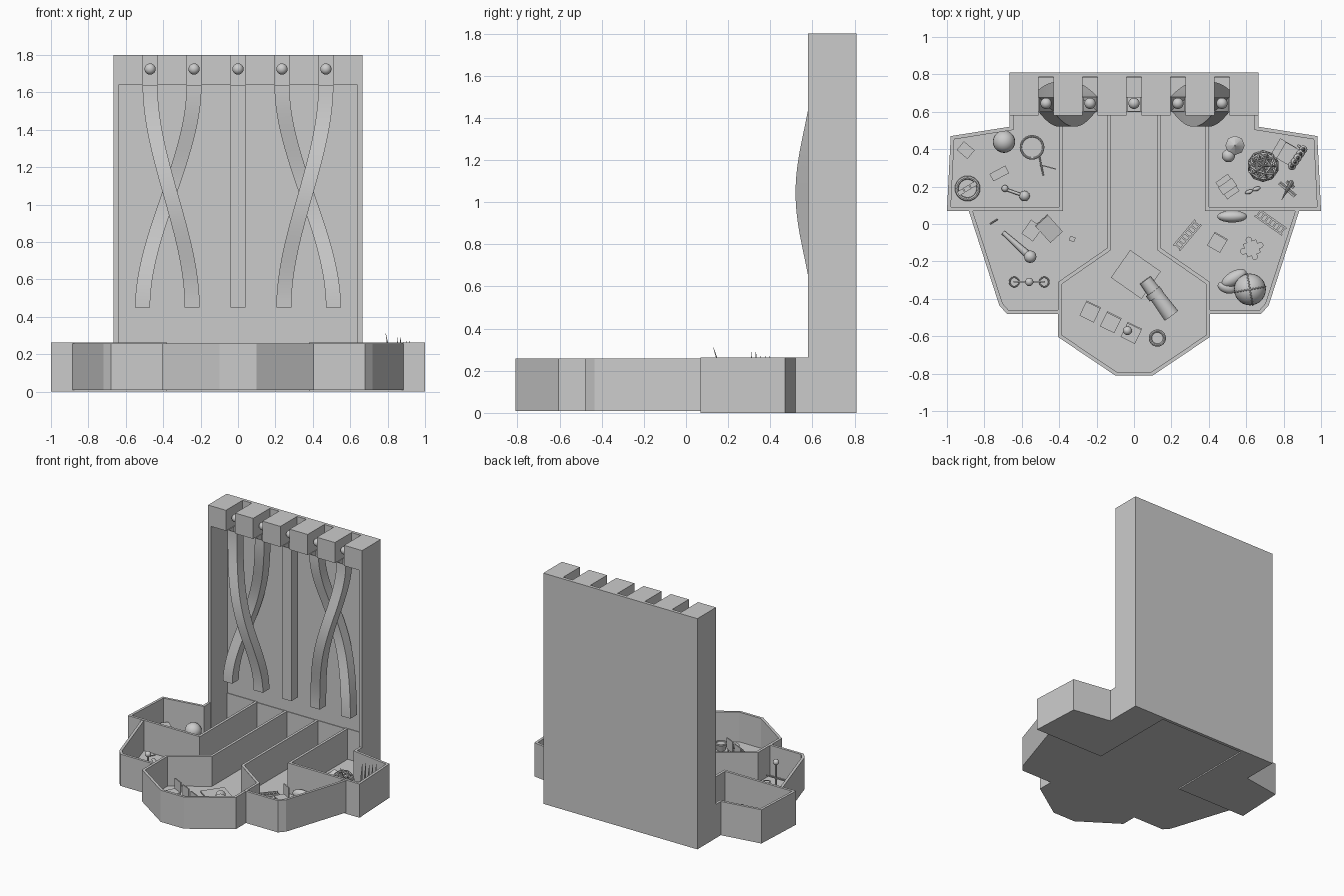
import bpy, bmesh, math
from mathutils import Matrix, Vector

if "Cube" in bpy.data.objects:
    bpy.data.objects.remove(bpy.data.objects["Cube"])

FLOOR = 0.03


def finish(name, bm, smooth=False):
    bmesh.ops.recalc_face_normals(bm, faces=bm.faces)
    me = bpy.data.meshes.new(name)
    bm.to_mesh(me)
    bm.free()
    ob = bpy.data.objects.new(name, me)
    bpy.context.collection.objects.link(ob)
    if smooth:
        for o in bpy.context.selected_objects:
            o.select_set(False)
        ob.select_set(True)
        bpy.context.view_layer.objects.active = ob
        bpy.ops.object.shade_smooth_by_angle(angle=math.radians(40))
    return ob


def box(name, c, s, rz=0.0, rx=0.0):
    bm = bmesh.new()
    m = Matrix.Translation(c) @ Matrix.Rotation(math.radians(rz), 4, 'Z') @ Matrix.Rotation(math.radians(rx), 4, 'X')
    bmesh.ops.create_cube(bm, size=1, matrix=m @ Matrix.Diagonal((*s, 1)))
    return finish(name, bm)


def ball(name, c, r, s=(1, 1, 1), rz=0, seg=20):
    bm = bmesh.new()
    m = Matrix.Translation(c) @ Matrix.Rotation(math.radians(rz), 4, 'Z') @ Matrix.Diagonal((*s, 1))
    bmesh.ops.create_uvsphere(bm, u_segments=seg, v_segments=seg // 2, radius=r, matrix=m)
    return finish(name, bm, True)


def rod(name, a, b, r1, r2=None, seg=12):
    a, b = Vector(a), Vector(b)
    bm = bmesh.new()
    m = Matrix.Translation((a + b) / 2) @ (b - a).to_track_quat('Z', 'Y').to_matrix().to_4x4()
    bmesh.ops.create_cone(bm, cap_ends=True, segments=seg, radius1=r1,
                          radius2=r1 if r2 is None else r2, depth=(b - a).length, matrix=m)
    return finish(name, bm, True)


def ring(name, c, R, r):
    bpy.ops.mesh.primitive_torus_add(location=c, major_radius=R, minor_radius=r, major_segments=24, minor_segments=8)
    bpy.context.object.name = name


def tray(name, pts, z0, z1, wall=0.02):
    # Polygon extruded up, inset for the rim, then pushed down to a thin floor
    bm = bmesh.new()
    f = bm.faces.new([bm.verts.new((x, y, z1)) for x, y in pts])
    f.normal_update()
    if f.normal.z < 0:
        f.normal_flip()
    base = bmesh.ops.extrude_face_region(bm, geom=[f], use_keep_orig=True)
    for v in base['geom']:
        if isinstance(v, bmesh.types.BMVert):
            v.co.z = z0
    bmesh.ops.inset_individual(bm, faces=[f], thickness=wall, use_even_offset=True)
    inner = bmesh.ops.extrude_discrete_faces(bm, faces=[f])['faces'][0]
    for v in inner.verts:
        v.co.z = FLOOR - 0.005
    return finish(name, bm)


def tube(name, x0, x1, bulge):
    # Hollow square chute following an S curve in x and a bow in y
    bm = bmesh.new()
    rings = []
    n = 32 if x0 != x1 else 1
    for i in range(n + 1):
        t = i / n
        x = x0 + (x1 - x0) * t * t * (3 - 2 * t)
        y = 0.64 + bulge * math.sin(math.pi * t) ** 2
        z = 1.64 - 1.19 * t
        rings.append([[bm.verts.new((x + a * h, y + b * h, z))
                       for a, b in ((-1, -1), (1, -1), (1, 1), (-1, 1))] for h in (0.04, 0.036)])
    for i in range(n):
        for k in (0, 1):
            for j in range(4):
                p, q = rings[i][k], rings[i + 1][k]
                bm.faces.new((p[j], p[(j + 1) % 4], q[(j + 1) % 4], q[j]))
    for o, p in (rings[0], rings[-1]):
        for j in range(4):
            bm.faces.new((o[j], o[(j + 1) % 4], p[(j + 1) % 4], p[j]))
    finish(name, bm, True)


# Tall board: back panel, sides, notched top
box("back_panel", (0, 0.7975, 0.9), (1.33, 0.025, 1.8))
for s in (-1, 1):
    box("board_side", (s * 0.6525, 0.695, 0.9), (0.025, 0.23, 1.8))
slots = [-0.47, -0.235, 0, 0.235, 0.47]
edges = [-0.665] + [v for s in slots for v in (s - 0.04, s + 0.04)] + [0.665]
for a, b in zip(edges[::2], edges[1::2]):
    box("top_block", ((a + b) / 2, 0.695, 1.72), (b - a, 0.23, 0.16))
for x in slots:
    ball("marble", (x, 0.645, 1.725), 0.03, seg=24)

# Chutes
tube("centre_chute", 0, 0, 0)
for s in (-1, 1):
    tube("front_chute", s * 0.47, s * 0.245, -0.08)
    tube("rear_chute", s * 0.235, s * 0.51, 0.08)

# Trays
half = [(0.145, 0.8), (0.145, -0.13), (0.405, -0.31), (0.405, -0.605), (0.10, -0.81)]
tray("centre_tray", half + [(-x, y) for x, y in reversed(half)], 0.01, 0.257)
mid = [(0.125, 0.8), (0.40, 0.8), (0.40, 0.09), (0.89, 0.09), (0.72, -0.435), (0.68, -0.48),
       (0.385, -0.48), (0.385, -0.32), (0.125, -0.14)]
outer = [(0.38, 0.8), (0.665, 0.8), (0.665, 0.52), (0.98, 0.47), (1.0, 0.07), (0.38, 0.07)]
for s in (-1, 1):
    tray("middle_tray", [(s * x, y) for x, y in mid], 0.01, 0.258)
    tray("outer_tray", [(s * x, y) for x, y in outer], 0.0, 0.263)


def chair(x, y, rz, w=0.07):
    R = Matrix.Rotation(math.radians(rz), 3, 'Z')
    P = Vector((x, y, 0))
    box("chair_seat", P + Vector((0, 0, 0.075)), (w, w, 0.01), rz)
    box("chair_back", P + R @ Vector((0, w / 2, 0.12)), (w, 0.008, 0.08), rz)
    for a in (-1, 1):
        for b in (-1, 1):
            box("chair_leg", P + R @ Vector((a * w * 0.42, b * w * 0.42, 0.045)), (0.009, 0.009, 0.06), rz)


# Left outer tray contents
box("toy_block", (-0.90, 0.395, 0.06), (0.075, 0.06, 0.07), -40)
ball("large_ball", (-0.695, 0.44, 0.085), 0.06)
rod("bowl", (-0.545, 0.41, 0.02), (-0.545, 0.41, 0.08), 0.045, 0.065, 8)
ring("bowl_rim", (-0.545, 0.41, 0.08), 0.06, 0.006)
box("toy_cart", (-0.72, 0.27, 0.045), (0.095, 0.045, 0.04), 28)
ring("track_ring", (-0.89, 0.19, 0.035), 0.058, 0.01)
for i in range(3):
    box("track_wagon", (-0.925 + i * 0.033, 0.17 + i * 0.02, 0.055), (0.035, 0.025, 0.04), 30)
rod("rattle_handle", (-0.70, 0.19, 0.05), (-0.585, 0.15, 0.05), 0.008)
ball("rattle_end", (-0.69, 0.19, 0.05), 0.018)
ball("rattle_head", (-0.585, 0.15, 0.05), 0.028)
box("flag_panel", (-0.46, 0.305, 0.07), (0.09, 0.006, 0.08), -15)
rod("flag_pole", (-0.51, 0.38, 0.03), (-0.485, 0.26, 0.05), 0.004)

# Left middle tray contents
rod("thin_stick", (-0.77, 0.0, 0.035), (-0.73, 0.025, 0.045), 0.004)
rod("bat", (-0.70, -0.045, 0.045), (-0.545, -0.185, 0.05), 0.012, 0.022)
ball("bat_ball", (-0.555, -0.175, 0.06), 0.033)
box("book", (-0.545, -0.035, 0.05), (0.075, 0.09, 0.035), -35)
box("book", (-0.455, -0.025, 0.055), (0.09, 0.12, 0.03), 42, 10)
box("small_post", (-0.33, -0.08, 0.085), (0.03, 0.025, 0.12), -20)
rod("balance_post", (-0.56, -0.31, 0.02), (-0.56, -0.31, 0.22), 0.007)
ball("balance_knob", (-0.56, -0.31, 0.225), 0.022)
box("balance_bar", (-0.56, -0.31, 0.10), (0.17, 0.008, 0.008))
for s in (-1, 1):
    ring("balance_ring", (-0.56 + s * 0.08, -0.31, 0.05), 0.025, 0.004)

# Centre tray contents
box("paper_sheet", (0.01, -0.27, 0.04), (0.20, 0.18, 0.012), -35)
rod("rolled_scroll", (0.06, -0.30, 0.07), (0.20, -0.49, 0.06), 0.035, 0.045, 16)
rod("scroll_tie", (0.10, -0.36, 0.068), (0.12, -0.387, 0.066), 0.045, 0.045, 16)
for i in range(3):
    chair(-0.235 + i * 0.11, -0.47 - i * 0.057, -26, 0.085)
ball("chair_ball", (-0.035, -0.57, 0.11), 0.024)
rod("spool", (0.125, -0.61, 0.025), (0.125, -0.61, 0.075), 0.032, 0.045, 16)
ring("spool_rim", (0.125, -0.61, 0.075), 0.038, 0.008)

# Right middle tray contents
for x, y, rz in ((0.285, -0.06, 50), (0.73, 0.01, -35)):
    u = Vector((math.cos(math.radians(rz)), math.sin(math.radians(rz)), 0))
    w = Vector((-u.y, u.x, 0))
    c = Vector((x, y, 0.04))
    for s in (-1, 1):
        box("ladder_rail", c + w * s * 0.02, (0.18, 0.01, 0.015), rz)
    for i in range(7):
        box("ladder_rung", c + u * (i - 3) * 0.026, (0.01, 0.045, 0.012), rz)
ball("half_dome", (0.525, 0.04, 0.06), 0.08, (1, 0.4, 0.5))
chair(0.445, -0.10, -30, 0.08)
box("puzzle_piece", (0.63, -0.13, 0.04), (0.075, 0.075, 0.02), 20)
for i in range(4):
    a = math.radians(20 + 90 * i)
    x, y = 0.63 + 0.048 * math.cos(a), -0.13 + 0.048 * math.sin(a)
    rod("puzzle_knob", (x, y, 0.03), (x, y, 0.05), 0.017)
ball("beach_ball", (0.62, -0.35, 0.11), 0.085, seg=28)
for rx in (0, 90):
    ring("ball_band", (0.62, -0.35, 0.11), 0.085, 0.004)
    bpy.context.object.rotation_euler = (math.radians(90), 0, math.radians(rx + 10))
ball("slipper", (0.535, -0.29, 0.07), 0.075, (1, 0.5, 0.5), 30)
ball("slipper", (0.495, -0.34, 0.06), 0.05, (1, 0.6, 0.6), -20)

# Right outer tray contents
bm = bmesh.new()
bmesh.ops.create_icosphere(bm, subdivisions=2, radius=0.08, matrix=Matrix.Translation((0.69, 0.31, 0.11)))
m = finish("lattice_ball", bm).modifiers.new("lattice", 'WIREFRAME')
m.thickness = 0.012
rod("parasol", (0.54, 0.42, 0.08), (0.54, 0.42, 0.12), 0.052, 0.004, 8)
rod("parasol_stick", (0.54, 0.42, 0.02), (0.54, 0.42, 0.10), 0.005)
ball("small_ball", (0.505, 0.365, 0.06), 0.035)
for i in range(2):
    box("game_box", (0.80 + i * 0.03, 0.39 - i * 0.02, 0.05 + i * 0.04), (0.10, 0.10, 0.035), -30)
for i in range(5):
    x, y = 0.845 + i * 0.015, 0.31 + i * 0.022
    ball("creature_body", (x, y, 0.11 + 0.02 * math.sin(i)), 0.022, seg=12)
    rod("creature_spike", (x, y, 0.12), (x + 0.01, y, 0.27 if i > 1 else 0.29), 0.012, 0.001, 6)
    rod("creature_leg", (x, y, 0.11), (x - 0.025, y + 0.02, 0.03), 0.006)
box("toy_crate", (0.50, 0.20, 0.07), (0.08, 0.11, 0.08), 35)
box("crate_lid", (0.50, 0.20, 0.115), (0.09, 0.05, 0.012), 35)
for s in (-1, 1):
    ball("bow_loop", (0.635 + s * 0.02, 0.18 + s * 0.008, 0.045), 0.022, (1, 0.5, 0.5), 20)
rod("glider_body", (0.84, 0.22, 0.03), (0.79, 0.13, 0.31), 0.014, 0.001, 8)
box("glider_wing", (0.82, 0.185, 0.12), (0.11, 0.012, 0.03), -40, 20)
box("glider_tail", (0.835, 0.21, 0.05), (0.05, 0.01, 0.025), -40, 20)
